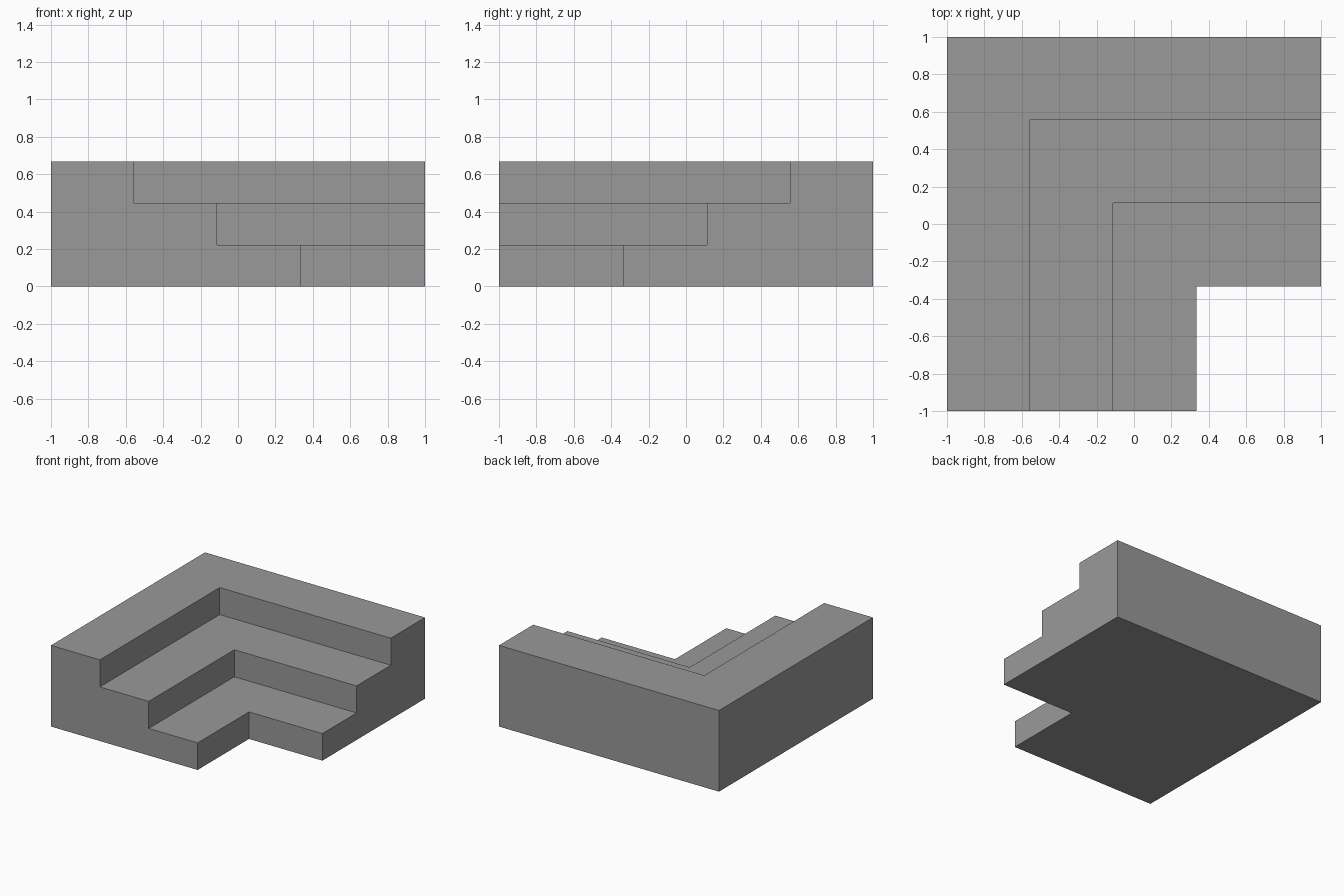
import bpy, bmesh, math

if "Cube" in bpy.data.objects:
    bpy.data.objects.remove(bpy.data.objects["Cube"])

STEPS = 3
RISE = 2 / 9
RUN = 4 / 9

# Stair profile: (offset of the inner corner, height)
profile = [(-1, 0), (1 / 3, 0)]
for i in range(STEPS):
    d = 1 / 3 - i * RUN
    profile.append((d, (i + 1) * RISE))
    profile.append((d - RUN if i < STEPS - 1 else -1, (i + 1) * RISE))

# Sweep the profile around the mitred corner: front end, corner, right end
bm = bmesh.new()
rings = [
    [bm.verts.new((d, -1, z)) for d, z in profile],
    [bm.verts.new((d, -d, z)) for d, z in profile],
    [bm.verts.new((1, -d, z)) for d, z in profile],
]
n = len(profile)
for a, b in zip(rings, rings[1:]):
    for i in range(n):
        j = (i + 1) % n
        bm.faces.new((a[i], a[j], b[j], b[i]))

# End caps
bm.faces.new(rings[0])
bm.faces.new(rings[-1])

# Merge the flat mitre seams and face outward
bmesh.ops.dissolve_limit(bm, angle_limit=math.radians(1),
                         verts=bm.verts[:], edges=bm.edges[:])
bmesh.ops.recalc_face_normals(bm, faces=bm.faces[:])

mesh = bpy.data.meshes.new("inner_corner_stairs")
bm.to_mesh(mesh)
bm.free()

# Dark grey stone
stone = bpy.data.materials.new("dark_grey")
stone.diffuse_color = (0.32, 0.32, 0.32, 1)
stone.use_nodes = True
stone.node_tree.nodes["Principled BSDF"].inputs["Base Color"].default_value = stone.diffuse_color
mesh.materials.append(stone)

bpy.context.collection.objects.link(bpy.data.objects.new("inner_corner_stairs", mesh))
